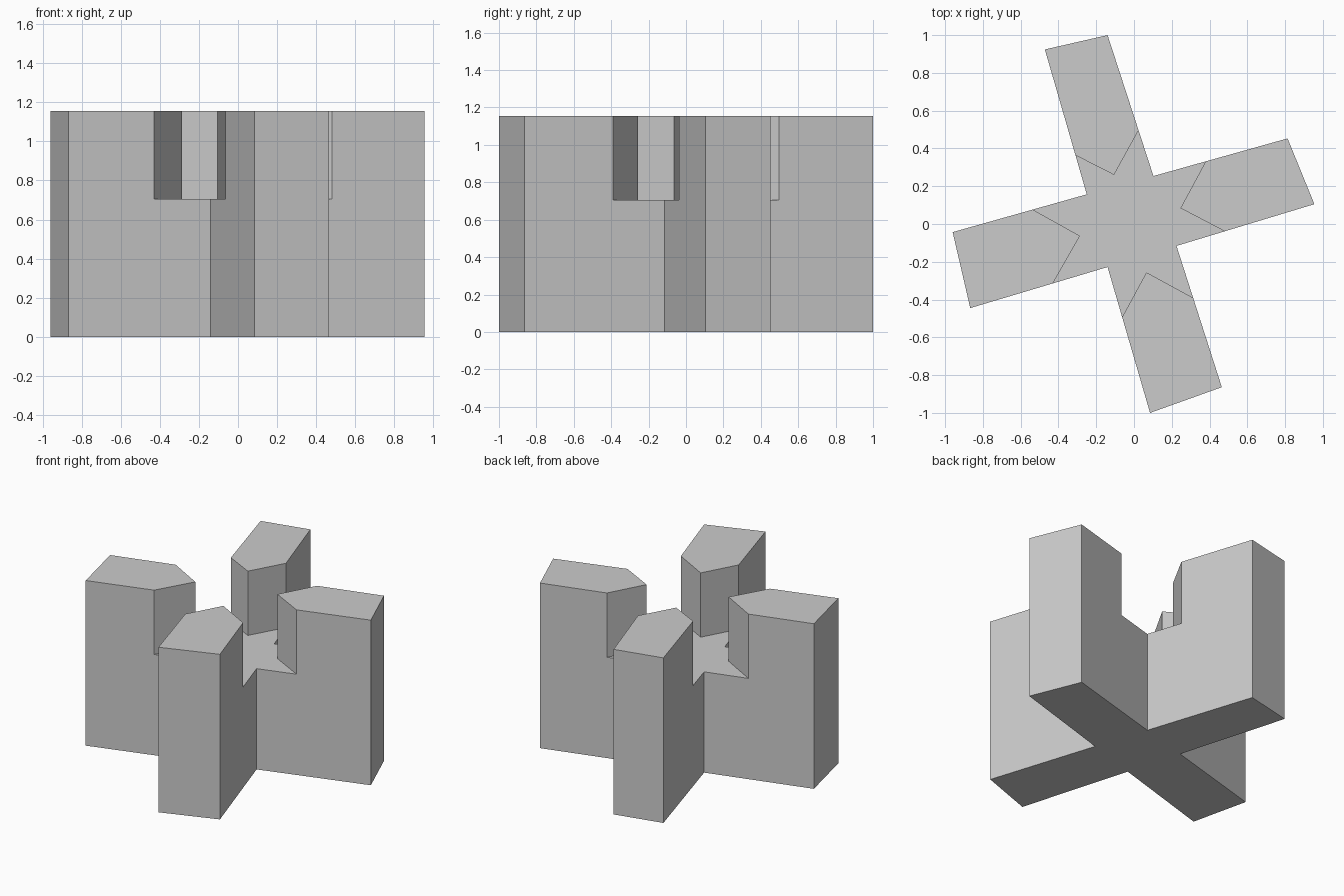
import bpy, bmesh

if "Cube" in bpy.data.objects:
    bpy.data.objects.remove(bpy.data.objects["Cube"])

HEIGHT, FLOOR = 1.155, 0.705


def prism(name, outline, z0, z1):
    """Extrude a closed XY outline between two heights."""
    bm = bmesh.new()
    face = bm.faces.new([bm.verts.new((x, y, z0)) for x, y in outline])
    top = bmesh.ops.extrude_face_region(bm, geom=[face])["geom"]
    verts = [v for v in top if isinstance(v, bmesh.types.BMVert)]
    bmesh.ops.translate(bm, verts=verts, vec=(0, 0, z1 - z0))
    bmesh.ops.recalc_face_normals(bm, faces=bm.faces)
    mesh = bpy.data.meshes.new(name)
    bm.to_mesh(mesh)
    bm.free()
    obj = bpy.data.objects.new(name, mesh)
    bpy.context.collection.objects.link(obj)
    return obj


# Slightly irregular four-armed body, clockwise from the back arm
body = prism("cross_body", [
    (-0.472, 0.924), (-0.14, 1.0), (0.103, 0.254),
    (0.813, 0.453), (0.955, 0.105), (0.225, -0.116),
    (0.465, -0.864), (0.085, -1.0), (-0.14, -0.228),
    (-0.867, -0.445), (-0.96, -0.043), (-0.25, 0.157)], 0, HEIGHT)

# Post noses: left edge point, tip, right edge point
noses = [
    ((-0.308, 0.363), (-0.106, 0.26), (0.022, 0.492)),
    ((0.38, 0.332), (0.246, 0.084), (0.479, -0.038)),
    ((0.315, -0.392), (0.066, -0.256), (-0.06, -0.488)),
    ((-0.427, -0.309), (-0.286, -0.063), (-0.539, 0.078)),
]

# Cross-shaped pocket cutter, its sides run out past the post noses
outline = []
for left, tip, right in noses:
    for p in (left, tip, right):
        outline.append(tuple(t + 1.8 * (a - t) for a, t in zip(p, tip)))
cutter = prism("pocket_cutter", outline, FLOOR, HEIGHT + 0.3)
cutter.hide_render = True
cutter.hide_viewport = True

cut = body.modifiers.new("pocket", 'BOOLEAN')
cut.operation = 'DIFFERENCE'
cut.solver = 'EXACT'
cut.object = cutter
